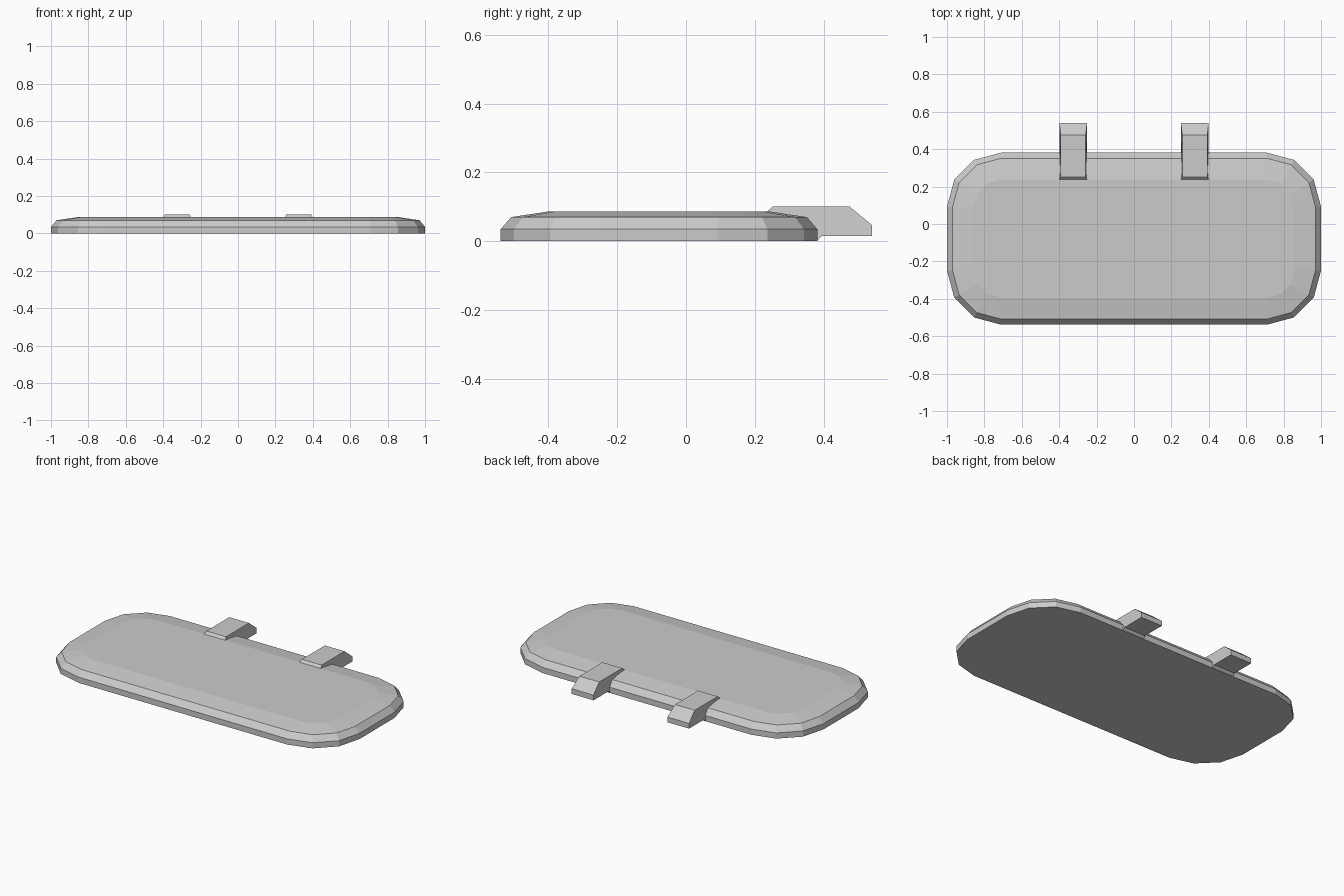
import bpy, bmesh, math

if "Cube" in bpy.data.objects:
    bpy.data.objects.remove(bpy.data.objects["Cube"])


def make_object(name, bm):
    bmesh.ops.recalc_face_normals(bm, faces=bm.faces)
    mesh = bpy.data.meshes.new(name)
    bm.to_mesh(mesh)
    bm.free()
    obj = bpy.data.objects.new(name, mesh)
    bpy.context.collection.objects.link(obj)
    return obj


def bridge(bm, a, b):
    for i in range(len(a)):
        j = (i + 1) % len(a)
        bm.faces.new((a[i], a[j], b[j], b[i]))


# Rounded panel: the same corner centres at every level, shrinking radius
CX, CY, MID_Y, STEPS = 0.71, 0.17, -0.0785, 3


def rounded_ring(bm, radius, z):
    ring = []
    for q, (sx, sy) in enumerate([(1, 1), (-1, 1), (-1, -1), (1, -1)]):
        for s in range(STEPS + 1):
            a = math.pi / 2 * (q + s / STEPS)
            ring.append(bm.verts.new((sx * CX + radius * math.cos(a),
                                      MID_Y + sy * CY + radius * math.sin(a), z)))
    return ring


bm = bmesh.new()
levels = [(0.29, 0.0), (0.29, 0.035), (0.26, 0.07), (0.147, 0.087)]
rings = [rounded_ring(bm, r, z) for r, z in levels]
for lower, upper in zip(rings, rings[1:]):
    bridge(bm, lower, upper)
bm.faces.new(rings[0][::-1])
bm.faces.new(rings[-1])
make_object("panel", bm)

# Hinge tabs: side profile (y, z), slightly narrower on top, mirrored in x
profile = [(0.235, 0.085), (0.252, 0.101), (0.475, 0.101), (0.54, 0.047),
           (0.54, 0.015), (0.395, 0.015), (0.38, 0.0)]
bm = bmesh.new()
sides = []
for side in (-1, 1):
    sides.append([bm.verts.new((0.325 + side * (0.067 if z > 0.09 else 0.074), y, z))
                  for y, z in profile])
bridge(bm, *sides)
for side in sides:
    bm.faces.new(side)
tabs = make_object("hinge_tabs", bm)
tabs.modifiers.new("mirror", 'MIRROR').use_axis[0] = True
